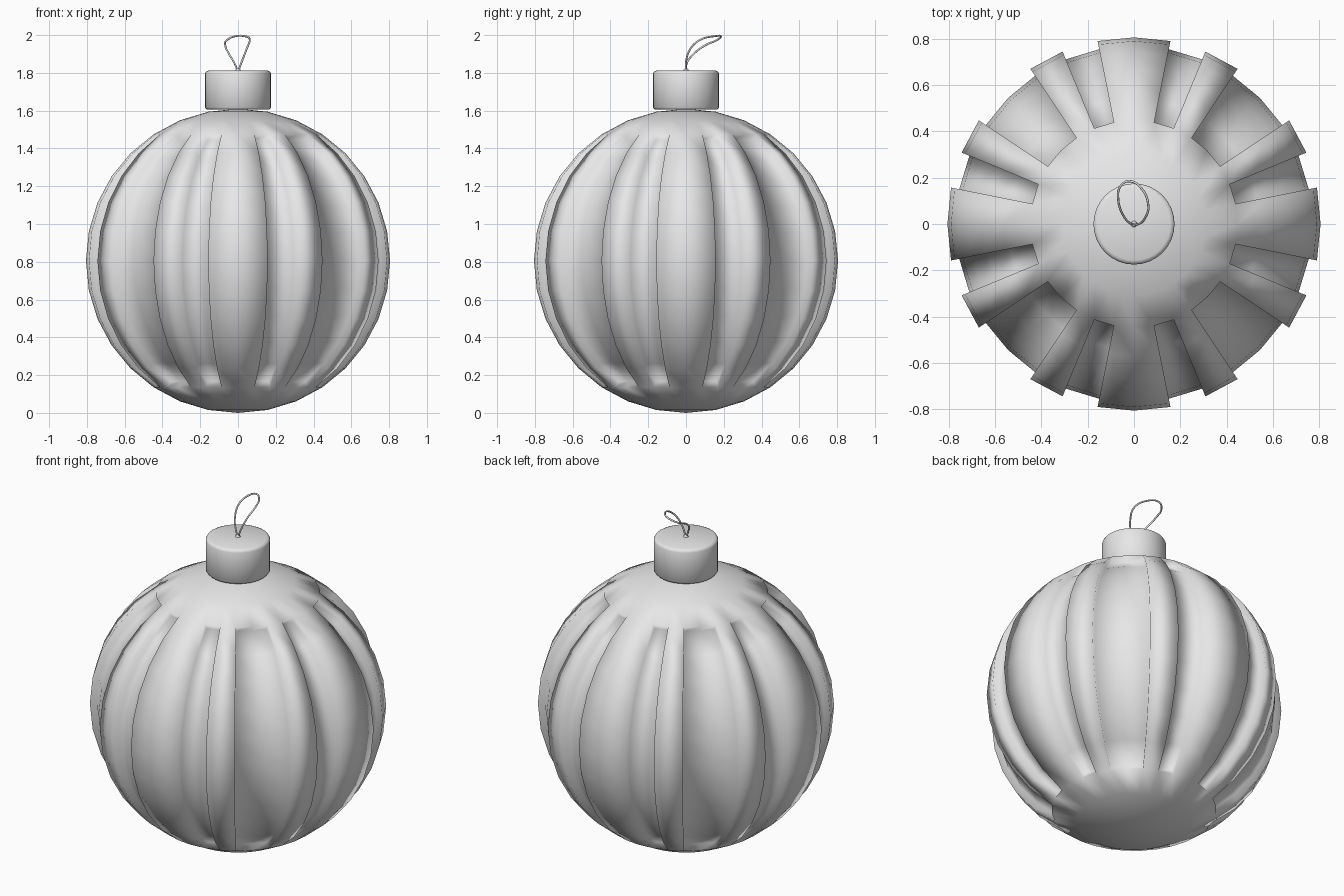
import bpy, bmesh, math
from mathutils import Vector

cube = bpy.data.objects.get("Cube")
if cube:
    bpy.data.objects.remove(cube, do_unlink=True)

RADIUS = 0.805
SEGMENTS, RINGS = 32, 16
GROOVE_SCALE = 0.955

grey = bpy.data.materials.new("plain grey")
grey.use_nodes = True
colour = (0.8, 0.8, 0.8, 1)
grey.diffuse_color = colour
grey.node_tree.nodes["Principled BSDF"].inputs["Base Color"].default_value = colour


def finish(bm, name):
    """Turn a bmesh into a smooth shaded grey object."""
    bmesh.ops.recalc_face_normals(bm, faces=bm.faces)
    for face in bm.faces:
        face.smooth = True
    mesh = bpy.data.meshes.new(name)
    bm.to_mesh(mesh)
    bm.free()
    mesh.materials.append(grey)
    obj = bpy.data.objects.new(name, mesh)
    bpy.context.collection.objects.link(obj)
    return obj


# Ball: a sphere with grooves sunk between wide and narrow ribs
bm = bmesh.new()
bmesh.ops.create_uvsphere(bm, u_segments=SEGMENTS, v_segments=RINGS, radius=RADIUS)
step = math.tau / SEGMENTS
groove_limit = RADIUS * math.sin(math.radians(56.25))


def in_groove(face):
    c = face.calc_center_median()
    if abs(c.z) > groove_limit:
        return False
    column = int((math.atan2(c.y, c.x) % (math.pi / 2)) / step)
    return column in (1, 3, 4, 6)


grooves = [f for f in bm.faces if in_groove(f)]
sunk = bmesh.ops.extrude_face_region(bm, geom=grooves)["geom"]
for v in sunk:
    if isinstance(v, bmesh.types.BMVert):
        v.co *= GROOVE_SCALE
bmesh.ops.delete(bm, geom=[f for f in grooves if f.is_valid], context="FACES")
ball = finish(bm, "ball")
ball.location.z = RADIUS

# Cap: a lathed drum with softened rims
bm = bmesh.new()
profile = [(0, 1.605), (0.165, 1.605), (0.175, 1.617), (0.175, 1.795),
           (0.17, 1.806), (0.157, 1.812), (0, 1.812)]
points = [bm.verts.new((r, 0, z)) for r, z in profile]
edges = [bm.edges.new(pair) for pair in zip(points, points[1:])]
bmesh.ops.spin(bm, geom=points + edges, cent=(0, 0, 0), axis=(0, 0, 1),
               angle=math.tau, steps=SEGMENTS)
bmesh.ops.remove_doubles(bm, verts=bm.verts, dist=0.0005)
finish(bm, "cap")

# Hanging loop: a thin wire teardrop that leans back
path = [(0, 0, 1.805), (0.02, 0, 1.86), (0.047, 0.025, 1.93), (0.062, 0.075, 1.975),
        (0.035, 0.15, 1.994), (-0.02, 0.185, 1.993), (-0.06, 0.16, 1.972),
        (-0.068, 0.105, 1.948), (-0.045, 0.035, 1.895), (-0.018, 0.004, 1.85),
        (0, 0, 1.805)]
curve = bpy.data.curves.new("hanging_loop", "CURVE")
curve.dimensions = "3D"
curve.bevel_depth = 0.005
curve.bevel_resolution = 2
curve.resolution_u = 6
curve.use_fill_caps = True
curve.materials.append(grey)
spline = curve.splines.new("BEZIER")
spline.bezier_points.add(len(path) - 1)
for point, co in zip(spline.bezier_points, path):
    point.co = Vector(co)
    point.handle_left_type = point.handle_right_type = "AUTO"
hanging_loop = bpy.data.objects.new("hanging_loop", curve)
bpy.context.collection.objects.link(hanging_loop)

# Small knob where the loop enters the cap
bm = bmesh.new()
bmesh.ops.create_uvsphere(bm, u_segments=12, v_segments=8, radius=0.014)
knob = finish(bm, "loop_knob")
knob.location.z = 1.81
